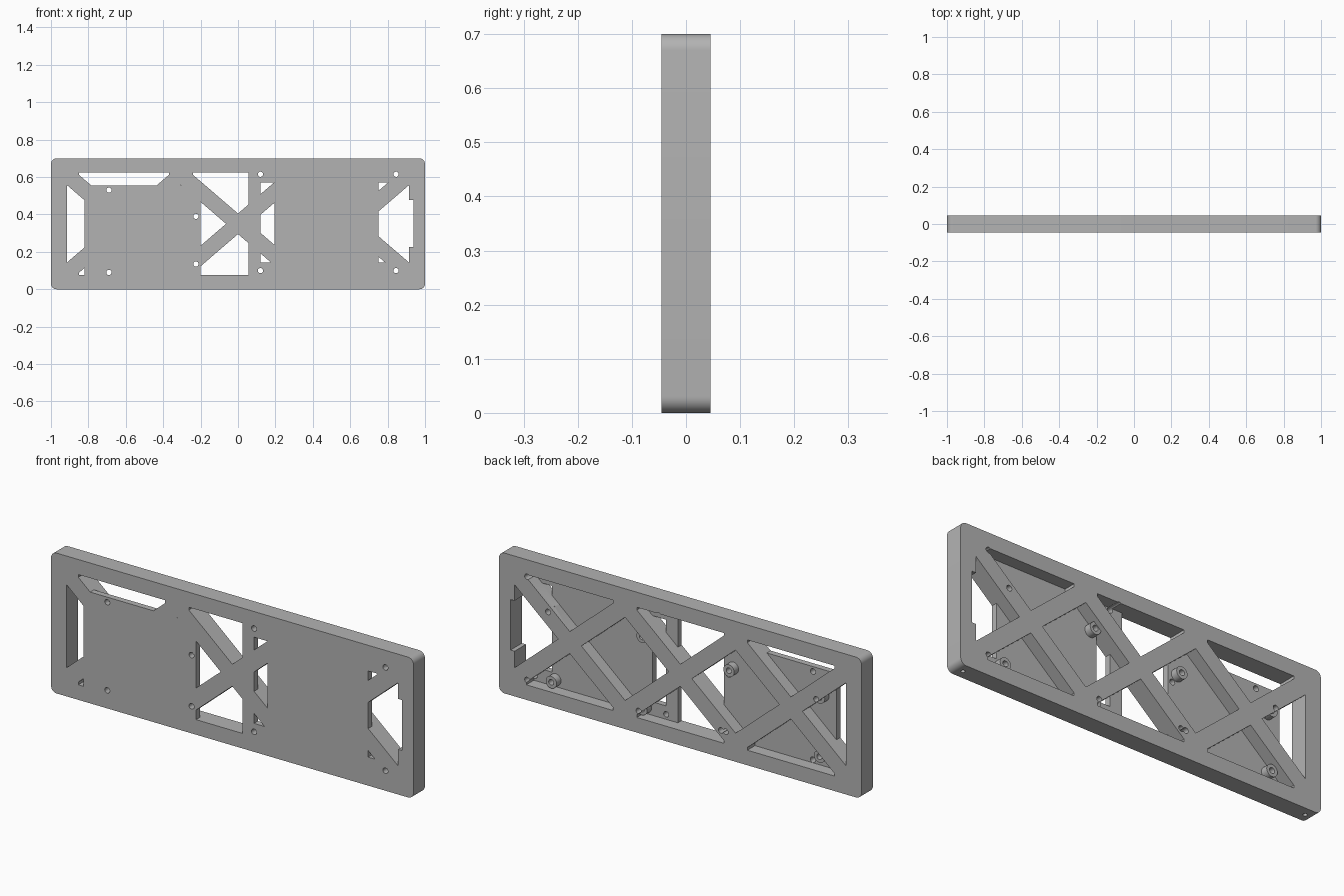
import bpy, bmesh, math
from mathutils import Vector

cube = bpy.data.objects.get("Cube")
if cube:
    bpy.data.objects.remove(cube)

FRONT, BACK = -0.045, 0.045
PLATE_BACK = FRONT + 0.03          # rear face of the thin mounting plates
MID, PITCH = 0.35, 0.61            # lattice centre height and cell spacing
SLOPE, GAP = 0.86, 0.055           # brace slope and its vertical half thickness
LOW, HIGH, SIDE = 0.075, 0.625, 0.915

grey = bpy.data.materials.new("plain_grey")
grey.diffuse_color = (0.45, 0.45, 0.45, 1)
grey.use_nodes = True
grey.node_tree.nodes["Principled BSDF"].inputs["Base Color"].default_value = (0.45, 0.45, 0.45, 1)


def prisms(name, outlines, y0, y1):
    """Extrude closed x-z outlines from y0 to y1 into one object."""
    bm = bmesh.new()
    for pts in outlines:
        face = bm.faces.new([bm.verts.new((x, y0, z)) for x, z in pts])
        ext = bmesh.ops.extrude_face_region(bm, geom=[face])
        moved = [v for v in ext["geom"] if isinstance(v, bmesh.types.BMVert)]
        bmesh.ops.translate(bm, verts=moved, vec=Vector((0, y1 - y0, 0)))
    bmesh.ops.recalc_face_normals(bm, faces=bm.faces)
    mesh = bpy.data.meshes.new(name)
    bm.to_mesh(mesh)
    bm.free()
    mesh.materials.append(grey)
    obj = bpy.data.objects.new(name, mesh)
    bpy.context.collection.objects.link(obj)
    return obj


def combine(obj, other, operation):
    """Apply a boolean and remove the helper object."""
    bpy.context.view_layer.objects.active = obj
    mod = obj.modifiers.new("combine", "BOOLEAN")
    mod.operation, mod.object, mod.solver = operation, other, "EXACT"
    bpy.ops.object.modifier_apply(modifier=mod.name)
    bpy.data.objects.remove(other)


def rect(x0, x1, z0, z1):
    return [(x0, z0), (x1, z0), (x1, z1), (x0, z1)]


def circle(x, z, r, n=24):
    return [(x + r * math.cos(math.tau * i / n), z + r * math.sin(math.tau * i / n)) for i in range(n)]


def rounded_rect(w, h, r, n=8):
    pts = []
    for k, (sx, sz) in enumerate([(1, 1), (-1, 1), (-1, -1), (1, -1)]):
        for i in range(n + 1):
            a = math.pi / 2 * (k + i / n)
            pts.append((sx * (w / 2 - r) + r * math.cos(a), h / 2 + sz * (h / 2 - r) + r * math.sin(a)))
    return pts


# Solid slab with rounded corners
panel = prisms("lattice_panel", [rounded_rect(2, 0.7, 0.03)], FRONT, BACK)

# Openings between the crossed braces
openings = []
tip = 0.24
for cell in (-PITCH, 0, PITCH):
    for s in (1, -1):
        edge, shoulder = MID + s * (HIGH - MID), MID + s * (GAP + SLOPE * tip)
        openings.append([(cell, MID + s * GAP), (cell + tip, shoulder), (cell + tip, edge),
                         (cell - tip, edge), (cell - tip, shoulder)])
for s in (1, -1):
    middle, reach = s * PITCH / 2, PITCH / 2 - GAP / SLOPE
    openings.append([(middle - reach, MID), (middle, MID - SLOPE * reach),
                     (middle + reach, MID), (middle, MID + SLOPE * reach)])
    apex = s * (PITCH + GAP / SLOPE)
    rise = SLOPE * (SIDE - abs(apex))
    openings.append([(apex, MID), (s * SIDE, MID - rise), (s * SIDE, MID + rise)])
combine(panel, prisms("openings", openings, FRONT - 0.1, BACK + 0.1), "DIFFERENCE")

# Thin mounting plates flush with the front
combine(panel, prisms("left_plate", [rect(-0.82, -0.2, 0.06, 0.555)], FRONT, PLATE_BACK), "UNION")
plate = prisms("right_plate", [rect(0.055, 0.93, 0.06, 0.64)], FRONT, PLATE_BACK)
windows = [rect(0.12, 0.195, 0.142, 0.572), rect(0.75, 0.95, 0.142, 0.572)]
combine(plate, prisms("windows", windows, FRONT - 0.1, BACK + 0.1), "DIFFERENCE")
combine(panel, plate, "UNION")

# Notch in the end of the frame
combine(panel, prisms("notch", [rect(0.9, 0.937, 0.225, 0.477)], FRONT - 0.1, BACK + 0.1), "DIFFERENCE")

# Standoffs behind the plates, with blind screw holes
spots = [(x, z) for x in (-0.75, -0.25) for z in (0.135, 0.43)]
spots += [(x, z) for x in (0.23, 0.73) for z in (0.11, 0.47)]
posts = prisms("standoffs", [circle(x, z, 0.03) for x, z in spots], FRONT + 0.015, 0.02)
combine(panel, posts, "UNION")
bores = prisms("bores", [circle(x, z, 0.014) for x, z in spots], PLATE_BACK, BACK + 0.1)
combine(panel, bores, "DIFFERENCE")

# Screw holes right through
holes = [(-0.69, 0.53), (-0.69, 0.09), (-0.225, 0.39), (-0.225, 0.135)]
holes += [(x, z) for x in (0.12, 0.845) for z in (0.1, 0.615)]
through = prisms("through_holes", [circle(x, z, 0.014) for x, z in holes], FRONT - 0.1, BACK + 0.1)
combine(panel, through, "DIFFERENCE")

# Small sockets in the underside near both ends
for x in (-0.95, 0.95):
    bpy.ops.mesh.primitive_cylinder_add(vertices=16, radius=0.01, depth=0.1, location=(x, 0, 0))
    combine(panel, bpy.context.object, "DIFFERENCE")

bpy.ops.object.select_all(action="DESELECT")
panel.select_set(True)
bpy.context.view_layer.objects.active = panel
bpy.ops.object.shade_smooth_by_angle(angle=math.radians(30))
